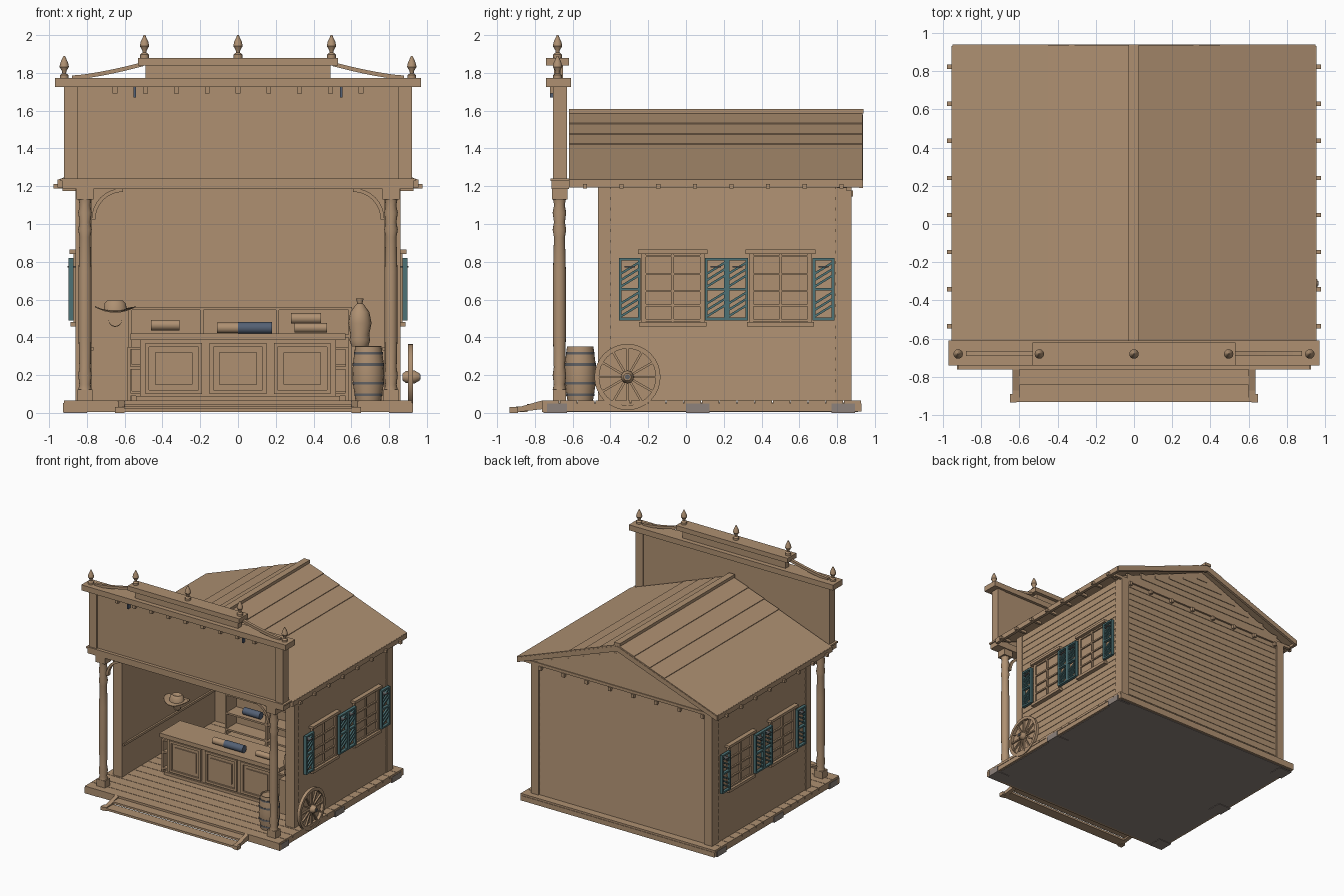
import bpy, bmesh, math
from mathutils import Vector

if "Cube" in bpy.data.objects:
    bpy.data.objects.remove(bpy.data.objects["Cube"], do_unlink=True)


def material(name, r, g, b):
    m = bpy.data.materials.new(name)
    m.use_nodes = True
    m.diffuse_color = (r, g, b, 1)
    m.node_tree.nodes["Principled BSDF"].inputs["Base Color"].default_value = (r, g, b, 1)
    return m


wood = material("tan wood", .425, .28, .167)
teal = material("teal paint", .075, .17, .18)
blue = material("blue cloth", .088, .118, .175)
stone = material("grey stone", .27, .225, .2)
iron = material("dark iron", .12, .12, .125)


def finish(name, bm, mat, smooth=False):
    bmesh.ops.recalc_face_normals(bm, faces=bm.faces)
    me = bpy.data.meshes.new(name)
    bm.to_mesh(me)
    bm.free()
    me.materials.append(mat)
    ob = bpy.data.objects.new(name, me)
    bpy.context.collection.objects.link(ob)
    if smooth:
        bpy.ops.object.select_all(action='DESELECT')
        ob.select_set(True)
        bpy.context.view_layer.objects.active = ob
        bpy.ops.object.shade_smooth_by_angle(angle=math.radians(40))
    return ob


def prism(name, pts, axis, a, b, mat=wood):
    """Extrude a 2D outline along an axis from a to b."""
    place = {'x': lambda u, v: (a, u, v), 'y': lambda u, v: (u, a, v)}[axis]
    bm = bmesh.new()
    face = bm.faces.new([bm.verts.new(place(u, v)) for u, v in pts])
    ext = bmesh.ops.extrude_face_region(bm, geom=[face])
    move = Vector((b - a, 0, 0) if axis == 'x' else (0, b - a, 0))
    bmesh.ops.translate(bm, vec=move, verts=[v for v in ext['geom'] if isinstance(v, bmesh.types.BMVert)])
    return finish(name, bm, mat)


def box(name, x0, x1, y0, y1, z0, z1, mat=wood):
    return prism(name, [(x0, z0), (x1, z0), (x1, z1), (x0, z1)], 'y', y0, y1, mat)


def lathe(name, profile, loc, mat=wood, along_x=False, n=16):
    """Spin (radius, height) points around an axis."""
    bm = bmesh.new()
    rings = [[bm.verts.new((r * math.cos(t), r * math.sin(t), h))
              for t in [math.tau * i / n for i in range(n)]] for r, h in profile]
    for lo, hi in zip(rings, rings[1:]):
        for i in range(n):
            bm.faces.new((lo[i], lo[(i + 1) % n], hi[(i + 1) % n], hi[i]))
    bm.faces.new(rings[0])
    bm.faces.new(rings[-1])
    ob = finish(name, bm, mat, True)
    ob.location = loc
    if along_x:
        ob.rotation_euler.y = math.pi / 2
    return ob


def clapboards(inner, outer, z0, z1, n):
    """Sawtooth wall section with lapped boards on its outer face."""
    h, d = (z1 - z0) / n, .004 * (1 if outer > inner else -1)
    pts = [(inner, z1), (inner, z0)]
    for i in range(n):
        pts += [(outer, z0 + i * h), (outer - d, z0 + (i + 1) * h)]
    return pts


# foundation, stones and plank floor
box("foundation", -.9, .9, -.74, .91, .004, .04, stone)
for s in (-1, 1):
    for y in (-.755, .0, .77):
        box("foundation_stone", s * .8, s * .925, y, y + .125, 0, .05, stone)
    box("floor_side_beam", s * .9, s * .918, -.755, .925, .008, .05)
box("floor_front_beam", -.926, .926, -.762, -.735, .006, .052)
box("floor_back_beam", -.92, .92, .9, .93, .008, .05)
box("floor_base", -.91, .91, -.75, .92, .04, .055)
for i in range(18):
    y = -.762 + i * .094
    box("floor_plank", -.922, .922, y, y + .09, .045, .066)

# entry steps
for s in (-1, 1):
    prism("step_stringer", [(-.76, .066), (-.76, .02), (-.93, 0), (-.93, .03), (-.87, .035)], 'x', s * .6, s * .635)
    box("step_end_block", s * .615, s * .65, -.935, -.89, 0, .03)
box("upper_step", -.6, .6, -.842, -.755, .03, .048)
box("lower_step", -.6, .6, -.93, -.838, .006, .024)

# walls with lapped siding
back = clapboards(.8, .862, .066, 1.19, 20)
prism("back_wall", back, 'x', -.85, .85)
for s in (-1, 1):
    prism("side_wall", clapboards(s * .78, s * .855, .066, 1.2, 20), 'y', -.45, .86)
    box("front_corner_post", s * .775, s * .86, -.465, -.4, .066, 1.2)
    box("back_corner_post", s * .79, s * .86, .79, .875, .066, 1.2)
    box("wall_rail", s * .765, s * .78, -.45, .8, .33, .35)

# roof, stepped where the boards overlap
cuts = [0, .16, .31, .45, .95]
for s in (-1, 1):
    top = []
    for a, b in zip(cuts, cuts[1:]):
        top += [(s * a, 1.59 - .378 * a), (s * b, 1.595 - .378 * b)]
    prism("roof_slope", top + [(s * .95, 1.205), (0, 1.555)], 'y', -.62, .935)
    box("eave_fascia", s * .93, s * .955, -.62, .93, 1.192, 1.235)
    prism("barge_board", [(0, 1.58), (s * .95, 1.23), (s * .95, 1.19), (0, 1.535)], 'y', .915, .938)
    for i in range(8):
        y = -.535 + i * .194
        box("rafter_tail", s * .87, s * .978, y - .011, y + .011, 1.188, 1.212)
box("ridge_cap", -.03, .025, -.62, .94, 1.585, 1.61)

# back gable
prism("gable_panel", [(-.9, 1.19), (.9, 1.19), (0, 1.555)], 'y', .8, .862)
for i in range(6):
    z = 1.2 + i * .055
    half = (1.55 - z - .055) / .37
    if half > .05:
        prism("gable_board", [(.84, z), (.868, z), (.863, z + .055), (.84, z + .055)], 'x', -half, half)
box("gable_trim", -.93, .93, .85, .875, 1.175, 1.2)
for i in range(8):
    x = -.77 + i * .22
    box("gable_block", x - .012, x + .012, .85, .885, 1.145, 1.177)

# false front
box("sign_board", -.9, .9, -.69, -.635, 1.2, 1.73)
box("lower_band", -.93, .93, -.712, -.62, 1.185, 1.235)
box("lower_moulding", -.94, .94, -.718, -.62, 1.228, 1.242)
box("cornice", -.97, .97, -.74, -.61, 1.725, 1.772)
box("upper_panel", -.49, .49, -.70, -.65, 1.77, 1.845)
box("upper_cap", -.53, .53, -.74, -.62, 1.84, 1.88)
for i in range(9):
    x = (i - 4) * .163
    box("cornice_block", x - .013, x + .013, -.72, -.68, 1.69, 1.73)
finial = [(.023, 0), (.023, .018), (.01, .028), (.012, .04), (.025, .062), (.02, .085), (.004, .12)]
for x, z in ((-.92, 1.77), (-.495, 1.88), (0, 1.88), (.495, 1.88), (.92, 1.77)):
    lathe("finial", finial, (x, -.68, z), n=12)
ts = [i / 8 for i in range(9)]
for s in (-1, 1):
    box("sign_pilaster", s * .85, s * .92, -.705, -.63, 1.2, 1.73)
    box("sign_hook", s * .54, s * .552, -.72, -.69, 1.67, 1.73, blue)
    upper = [(s * (.5 + .38 * t), 1.786 + .072 * (1 - t) ** 1.4) for t in ts]
    prism("scroll", upper + [(x, z - .022) for x, z in reversed(upper)], 'y', -.69, -.665)

# turned porch columns with curved braces
column = [(.036, .12), (.03, .15), (.036, .2), (.03, .24), (.034, .4), (.034, .75), (.029, .93),
          (.036, .97), (.029, 1.01), (.036, 1.06), (.028, 1.1), (.036, 1.14)]
for s in (-1, 1):
    lathe("porch_column", column, (s * .81, -.67, 0))
    box("column_base", s * .77, s * .85, -.705, -.635, .06, .125)
    box("column_cap", s * .765, s * .855, -.71, -.628, 1.13, 1.19)
    arc = [(r, t * math.pi / 2) for r, line in ((.165, ts), (.145, ts[::-1])) for t in line]
    prism("porch_brace", [(s * (.61 + r * math.cos(t)), 1.025 + r * math.sin(t)) for r, t in arc], 'y', -.685, -.655)

# side windows and louvred shutters
for s in (-1, 1):
    for c in (-.07, .5):
        box("window_pane", s * .84, s * .858, c - .165, c + .165, .48, .84)
        box("window_sill", s * .84, s * .888, c - .178, c + .178, .458, .482)
        box("window_header", s * .84, s * .892, c - .185, c + .185, .842, .864)
        for y in (-.155, 0, .155):
            w = .006 if y == 0 else .012
            box("window_stile", s * .85, s * .872, c + y - w, c + y + w, .48, .842)
        for z in (.49, .57, .645, .735, .83):
            box("window_bar", s * .85, s * .87, c - .155, c + .155, z - .006, z + .006)
        for side in (-1, 1):
            y0 = c + side * .228 - .057
            y1 = y0 + .114
            for y in (y0, y1 - .014):
                box("shutter_stile", s * .872, s * .897, y, y + .014, .49, .82, teal)
            for z in (.49, .648, .806):
                box("shutter_rail", s * .872, s * .897, y0, y1, z, z + .014, teal)
            for base in (.504, .662):
                for k in range(3):
                    z = base + k * .034
                    prism("shutter_slat", [(y0 + .01, z), (y1 - .01, z + .058), (y1 - .01, z + .072),
                                           (y0 + .01, z + .014)], 'x', s * .874, s * .89, teal)
            box("shutter_hinge", s * .86, s * .902, y0 + .03, y0 + .084, .77, .778, iron)

# shop counter
box("counter_body", -.52, .52, -.22, .0, .066, .39)
box("counter_top", -.57, .57, -.25, .03, .385, .42)
box("counter_plinth", -.54, .54, -.235, .01, .066, .09)
for c in (-.34, 0, .34):
    for x in (c - .15, c + .13):
        box("counter_panel_stile", x, x + .02, -.235, -.21, .1, .37)
    for z in (.1, .35):
        box("counter_panel_rail", c - .15, c + .15, -.235, -.21, z, z + .02)
    box("counter_panel", c - .1, c + .1, -.228, -.21, .15, .32)
for s in (-1, 1):
    for z in (.09, .23, .335):
        box("counter_wing_shelf", s * .5, s * .585, -.2, 0, z, z + .015)
    box("counter_wing_post", s * .57, s * .585, -.2, 0, .066, .35)

# back shelves
box("shelf_back", -.58, .6, .78, .8, .066, .56)
for z in (.1, .24, .4, .545):
    box("shelf_board", -.58, .6, .65, .8, z, z + .015)
for x in (-.58, -.2, .2, .585):
    box("shelf_divider", x, x + .018, .65, .8, .066, .56)


def roll(x0, x1, y, z, r, mat=wood):
    lathe("cloth_roll", [(r, 0), (r, x1 - x0)], (x0, y, z), mat, along_x=True)


# cloth rolls
roll(-.11, .0, -.17, .45, .028)
roll(.0, .18, -.17, .45, .031, blue)
roll(.3, .47, -.17, .45, .025)
roll(.28, .44, .72, .5, .028)
roll(-.46, -.31, .72, .465, .028)
roll(-.43, -.27, .7, .285, .03, blue)

# hat on a small peg rest
hat = lathe("hat", [(.108, .0), (.108, .006), (.062, .012), (.056, .05), (.04, .066), (.008, .056)],
            (-.65, .1, .53), n=24)
for v in hat.data.vertices:
    if v.co.z < .009:
        v.co.z += 2.6 * v.co.x ** 2
    v.co.y *= .85
smile = [(-.65 + .035 * math.cos(a), .49 + .035 * math.sin(a)) for a in [math.pi * (1 + t) for t in ts]]
prism("hat_strap", smile + [(x, z + .005) for x, z in reversed(smile)], 'y', .095, .105)

# barrel, and a sack on a crate
lathe("barrel", [(.068, 0), (.082, .09), (.084, .14), (.082, .19), (.07, .285), (.062, .285), (.06, .275)],
      (.69, -.56, .066))
for z, r in ((.03, .0745), (.09, .084), (.19, .084), (.25, .0765)):
    lathe("barrel_hoop", [(r, z - .007), (r, z + .007)], (.69, -.56, .066), iron)
box("crate", .6, .76, -.3, -.1, .066, .355)
lathe("sack", [(.045, 0), (.055, .03), (.05, .06), (.062, .12), (.05, .18), (.024, .215), (.014, .225),
               (.02, .25)], (.645, -.2, .355))

# wagon wheel leaning on the right side
wheel = (.9, -.31, .19)
lathe("wheel_rim", [(.15, 0), (.175, 0), (.175, .026), (.15, .026), (.15, 0)], wheel, along_x=True, n=32)
lathe("wheel_hub", [(.018, -.03), (.032, -.01), (.034, .035), (.02, .06)], wheel, along_x=True)
lathe("hub_cap", [(.013, .055), (.013, .066)], wheel, iron, along_x=True)
for i in range(12):
    a = i * math.tau / 12
    d, n = Vector((math.cos(a), math.sin(a))), Vector((-math.sin(a), math.cos(a))) * .006
    o = Vector(wheel[1:])
    prism("wheel_spoke", [o + d * .02 + n, o + d * .155 + n, o + d * .155 - n, o + d * .02 - n], 'x', .906, .92)
